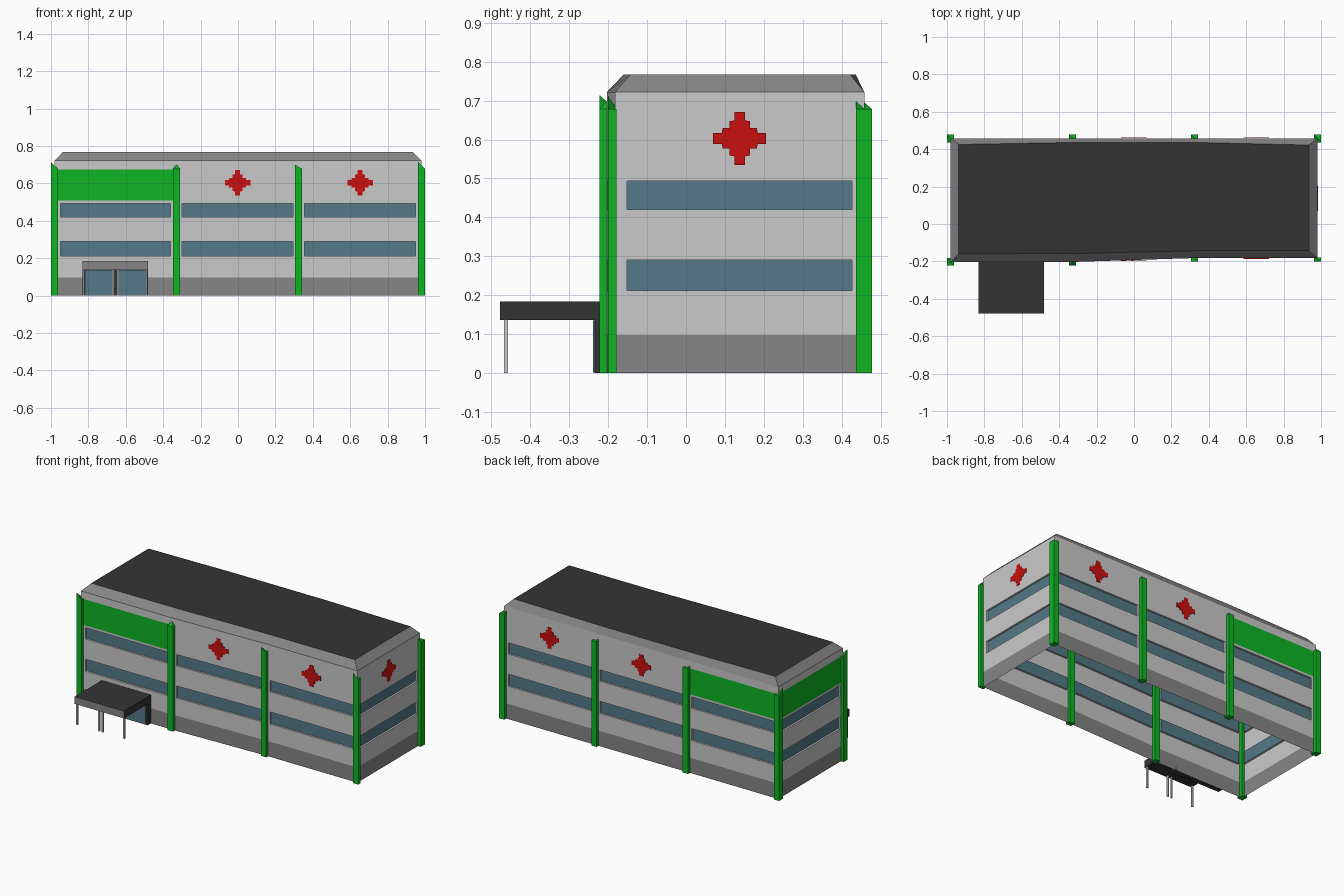
import bpy, bmesh
from mathutils import Vector

if "Cube" in bpy.data.objects:
    bpy.data.objects.remove(bpy.data.objects["Cube"])


def material(name, r, g, b):
    m = bpy.data.materials.new(name)
    m.diffuse_color = (r, g, b, 1)
    m.use_nodes = True
    m.node_tree.nodes["Principled BSDF"].inputs["Base Color"].default_value = m.diffuse_color
    return m


WALL = material("light grey wall", 0.59, 0.59, 0.59)
GREY = material("mid grey", 0.24, 0.24, 0.24)
DARK = material("dark roof", 0.034, 0.034, 0.034)
GREEN = material("green", 0.004, 0.46, 0.017)
GLASS = material("blue glass", 0.088, 0.195, 0.25)
RED = material("red", 0.59, 0.005, 0.005)


def finish(name, bm, mats):
    me = bpy.data.meshes.new(name)
    bm.to_mesh(me)
    bm.free()
    for m in mats:
        me.materials.append(m)
    ob = bpy.data.objects.new(name, me)
    bpy.context.collection.objects.link(ob)
    return ob


def quad(bm, pts, mat=0):
    f = bm.faces.new([bm.verts.new(p) for p in pts])
    f.material_index = mat
    return f


def box(name, x0, x1, y0, y1, z0, z1, mats, rule=None):
    bm = bmesh.new()
    bmesh.ops.create_cube(bm, size=1)
    for v in bm.verts:
        v.co = Vector((x1 if v.co.x > 0 else x0, y1 if v.co.y > 0 else y0, z1 if v.co.z > 0 else z0))
    bm.normal_update()
    if rule:
        for f in bm.faces:
            f.material_index = rule(f.normal)
    return finish(name, bm, mats)


# Footprint, counter-clockwise from the front left corner
FOOT = [(-.98, -.203), (-.33, -.203), (.325, -.182), (.98, -.182),
        (.98, .458), (.325, .458), (-.33, .458), (-.98, .458)]
TOP = [(-.937, -.16), (-.33, -.158), (.325, -.143), (.935, -.143),
       (.935, .422), (.325, .436), (-.33, .436), (-.937, .425)]
ROWS = [0, .098, .212, .29, .42, .493, .508, .675, .722]
EAVE, ROOF = .722, .767


# Wall bay: base band, two recessed window strips, optional sign band
def wall(name, p0, p1, sign):
    a, b = Vector((*p0, 0)), Vector((*p1, 0))
    L = (b - a).length
    d = (b - a) / L
    n = Vector((d.y, -d.x, 0))
    cols = [0, .031, L - .031, L]

    def P(u, z, depth=0):
        return a + d * u - n * depth + Vector((0, 0, z))

    bm = bmesh.new()
    for r, (z0, z1) in enumerate(zip(ROWS, ROWS[1:])):
        for c, (u0, u1) in enumerate(zip(cols, cols[1:])):
            rim = [(u0, z0), (u1, z0), (u1, z1), (u0, z1)]
            if c == 1 and r in (2, 4):
                quad(bm, [P(u, z, .012) for u, z in rim], 3)
                for s, t in zip(rim, rim[1:] + rim[:1]):
                    quad(bm, [P(*s), P(*t), P(*t, .012), P(*s, .012)], 0)
            else:
                quad(bm, [P(u, z) for u, z in rim], 1 if r == 0 else 2 if r == 6 and sign else 0)
    bmesh.ops.remove_doubles(bm, verts=bm.verts, dist=1e-5)
    finish(name, bm, [WALL, GREY, GREEN, GLASS])

    # Red plus plate on plain bays
    if not sign:
        tips = [(.026, .026), (.026, .044), (.014, .046), (.014, .068)]
        arm = tips + [(-x, y) for x, y in reversed(tips[1:])]
        outline = []
        for k in range(4):
            for x, y in arm:
                for _ in range(k):
                    x, y = -y, x
                outline.append((x, y))
        bm = bmesh.new()
        f = quad(bm, [P(L / 2 + x, .603 + y, -.001) for x, y in outline])
        ext = bmesh.ops.extrude_face_region(bm, geom=[f])
        for v in ext["geom"]:
            if isinstance(v, bmesh.types.BMVert):
                v.co += n * .003
        bmesh.ops.recalc_face_normals(bm, faces=bm.faces)
        finish(name + "_red_plus", bm, [RED])


BAYS = [("front_left_wall", 0, 1, True), ("front_middle_wall", 1, 2, False), ("front_right_wall", 2, 3, False),
        ("right_wall", 3, 4, False), ("back_right_wall", 4, 5, False), ("back_middle_wall", 5, 6, False),
        ("back_left_wall", 6, 7, True), ("left_wall", 7, 0, True)]
for name, i, j, sign in BAYS:
    wall(name, FOOT[i], FOOT[j], sign)

# Roof: sloped grey rim and flat dark top
bm = bmesh.new()
for i in range(8):
    j = (i + 1) % 8
    quad(bm, [(*FOOT[i], EAVE), (*FOOT[j], EAVE), (*TOP[j], ROOF), (*TOP[i], ROOF)], 0)
quad(bm, [(*p, ROOF) for p in TOP], 1)
bmesh.ops.remove_doubles(bm, verts=bm.verts, dist=1e-5)
finish("roof", bm, [GREY, DARK])


# Green pillars with pointed tops
def pillar(name, x0, x1, y0, y1, tip):
    ob = box(name, x0, x1, y0, y1, 0, .678, [GREEN])
    bm = bmesh.new()
    bm.from_mesh(ob.data)
    top = max(bm.faces, key=lambda f: f.calc_center_median().z)
    bmesh.ops.poke(bm, faces=[top])
    max(bm.verts, key=lambda v: (v.co.z, len(v.link_edges) == 4)).co.z = tip
    bm.to_mesh(ob.data)
    bm.free()


for k, (x0, x1) in enumerate([(-1, -.963), (-.348, -.31), (.305, .342), (.963, 1)]):
    tip = .714 if k in (0, 3) else .70
    pillar(f"front_pillar_{k + 1}", x0, x1, *[(-.222, -.181), (-.222, -.181), (-.201, -.165), (-.201, -.178)][k], tip)
    pillar(f"back_pillar_{k + 1}", x0, x1, .437, .478, tip)

# Entrance canopy, grey at the front edge
box("canopy", -.832, -.48, -.478, -.203, .137, .184, [DARK, GREY], lambda n: 1 if n.y < -.5 else 0)
for k, x in enumerate([-.825, -.669, -.642, -.488]):
    box(f"canopy_post_{k + 1}", x - .005, x + .005, -.467, -.457, 0, .138, [WALL])

# Entrance porch with two glass doors
box("porch", -.832, -.48, -.235, -.203, 0, .137, [DARK])
for name, x0, x1 in [("left_door", -.815, -.667), ("right_door", -.643, -.493)]:
    box(name, x0, x1, -.239, -.234, .002, .135, [GLASS])
